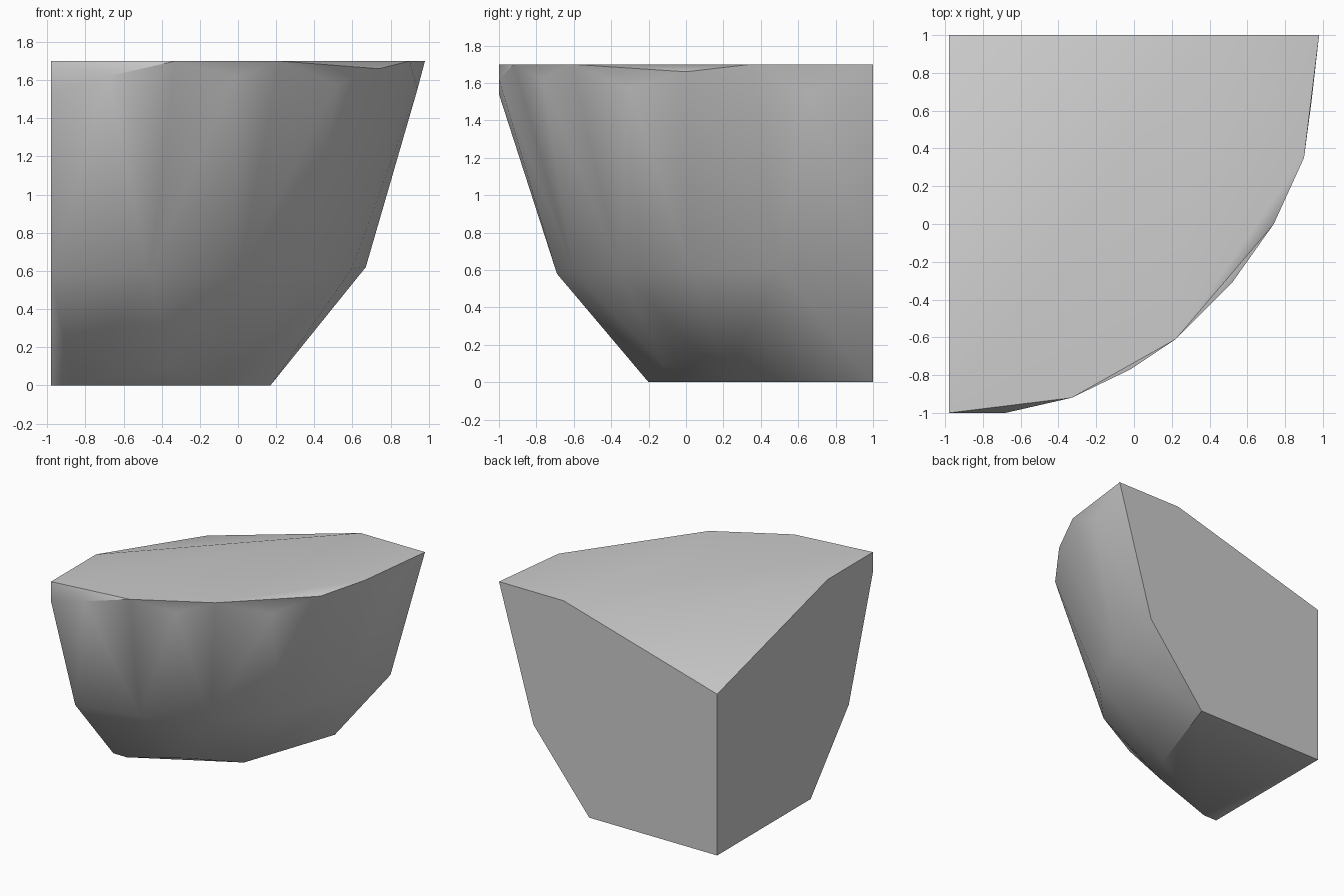
import bpy, bmesh
from math import sin, cos, radians

cube = bpy.data.objects.get("Cube")
if cube:
    bpy.data.objects.remove(cube, do_unlink=True)

CX, CY, TOP = -0.98, 1.0, 1.7   # inner corner, rim height

# One flat grey for the whole block
grey = bpy.data.materials.new("plain_grey")
grey.use_nodes = True
colour = (0.6, 0.6, 0.6, 1)
grey.diffuse_color = colour
grey.node_tree.nodes["Principled BSDF"].inputs["Base Color"].default_value = colour

# Chipped rim: corners on the top face alternate with lower chips
points = [(CX, -1, TOP), (CX, -1, 1.54), (-0.68, -1, 1.62),
          (-0.33, -0.92, TOP), (-0.02, -0.77, 1.62), (0.22, -0.61, TOP),
          (0.52, -0.31, 1.58), (0.74, 0, 1.66), (0.9, 0.35, TOP),
          (0.94, 0.65, 1.55), (0.98, CY, TOP)]

# Sunken back corner of the top
points += [(CX, -0.42, TOP), (0.4, CY, TOP), (CX, CY, 1.31)]

# Waist ring where the wall turns in, a quarter turn about the inner corner
STEPS = 5
for i in range(STEPS + 1):
    t = i / STEPS
    a = radians(90 * t)
    r = 1.69 - 0.04 * t
    points.append((CX + r * sin(a), CY - r * cos(a), 0.58 + 0.04 * t))

# Base outline with one low chip
points += [(CX, CY, 0), (CX, -0.2, 0), (-0.86, -0.2, 0),
           (-0.38, -0.12, 0.09), (-0.1, 0.22, 0), (0.17, CY, 0)]

# Wrap the outline points in a solid and merge flat faces
bm = bmesh.new()
for p in points:
    bm.verts.new(p)
hull = bmesh.ops.convex_hull(bm, input=bm.verts[:])
loose = {v for v in hull["geom_interior"] + hull["geom_unused"]
         if isinstance(v, bmesh.types.BMVert) and not v.link_faces}
bmesh.ops.delete(bm, geom=list(loose), context="VERTS")
bmesh.ops.dissolve_limit(bm, angle_limit=radians(0.5),
                         verts=bm.verts[:], edges=bm.edges[:])
bmesh.ops.recalc_face_normals(bm, faces=bm.faces[:])

mesh = bpy.data.meshes.new("rounded_corner_block")
bm.to_mesh(mesh)
bm.free()
mesh.materials.append(grey)
block = bpy.data.objects.new("rounded_corner_block", mesh)
bpy.context.collection.objects.link(block)

# Smooth curved wall, sharp flat cuts
for o in bpy.context.selected_objects:
    o.select_set(False)
block.select_set(True)
bpy.context.view_layer.objects.active = block
bpy.ops.object.shade_smooth_by_angle(angle=radians(40))
